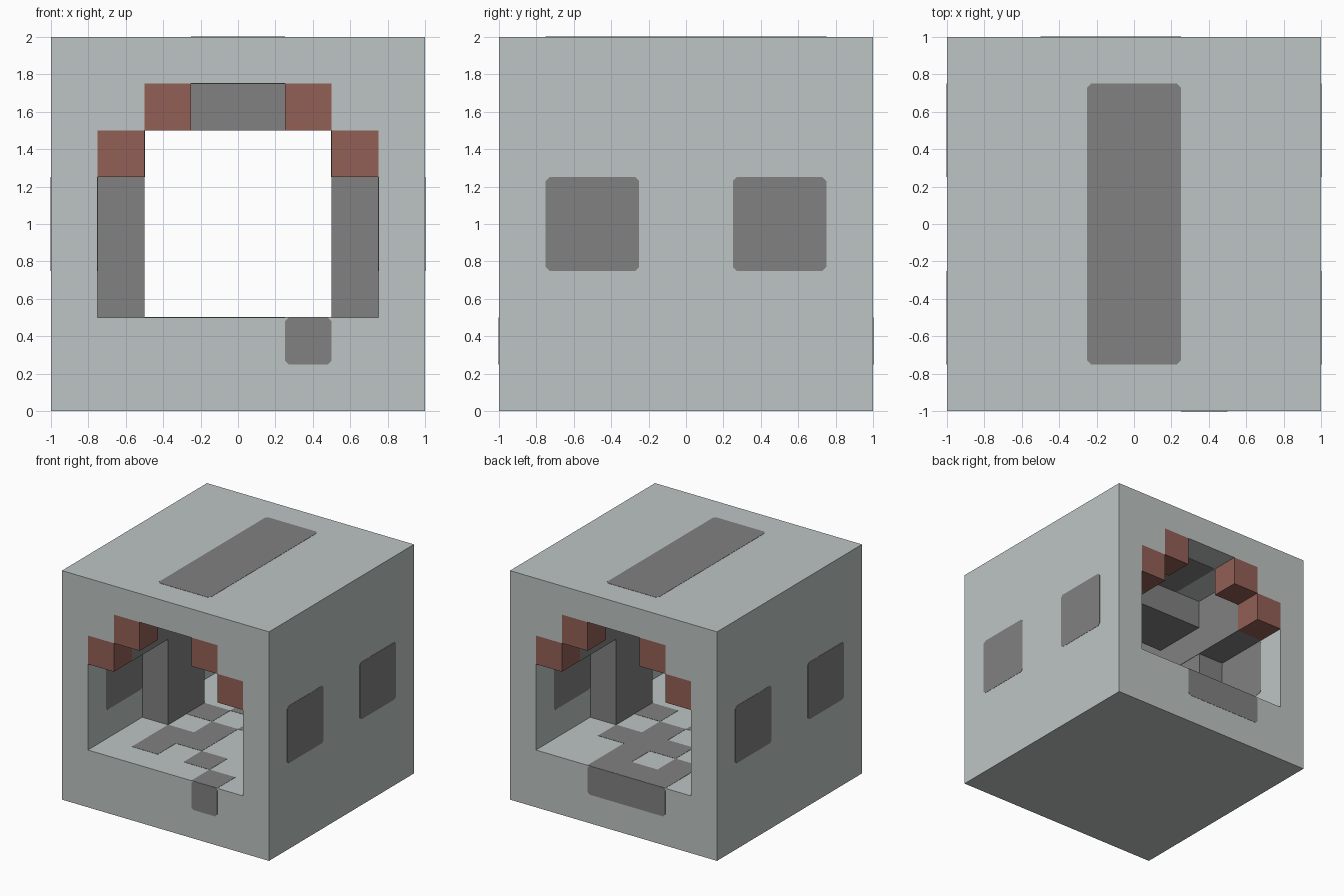
import bpy
import bmesh
from mathutils import Vector

old = bpy.data.objects.get("Cube")
if old:
    bpy.data.objects.remove(old, do_unlink=True)


def material(name, rgb):
    mat = bpy.data.materials.new(name)
    mat.use_nodes = True
    color = (*rgb, 1)
    mat.diffuse_color = color
    node = next(n for n in mat.node_tree.nodes if n.type == 'BSDF_PRINCIPLED')
    node.inputs["Base Color"].default_value = color
    node.inputs["Roughness"].default_value = 0.9
    return mat


PALE = material("pale_grey", (0.51, 0.56, 0.55))
DARK = material("dark_grey", (0.22, 0.22, 0.22))
RED = material("brick_red", (0.29, 0.115, 0.092))
SIDES = {"left": 1, "right": -1}
ENDS = {"front": -1, "back": 1}
CELL = 0.25


def finish(name, bm, mat):
    bmesh.ops.recalc_face_normals(bm, faces=bm.faces)
    mesh = bpy.data.meshes.new(name)
    bm.to_mesh(mesh)
    bm.free()
    mesh.materials.append(mat)
    obj = bpy.data.objects.new(name, mesh)
    bpy.context.collection.objects.link(obj)
    return obj


def add_box(bm, low, high):
    low, high = Vector(low), Vector(high)
    verts = bmesh.ops.create_cube(bm, size=1)["verts"]
    for v in verts:
        v.co = (low + high) / 2 + v.co * (high - low)


def box(name, x, y, z, mat):
    bm = bmesh.new()
    add_box(bm, *zip(x, y, z))
    return finish(name, bm, mat)


def plate(name, axis, level, u, v, thick=0.004, corner=0.02):
    """Thin painted panel with clipped corners, centred on a surface."""
    outline = []
    for i, j in ((0, 0), (1, 0), (1, 1), (0, 1)):
        du = corner if i == 0 else -corner
        dv = corner if j == 0 else -corner
        pair = [(u[i], v[j] + dv), (u[i] + du, v[j])]
        outline += pair if i == j else pair[::-1]
    bm = bmesh.new()
    verts = []
    for p in outline:
        co = list(p)
        co.insert(axis, level - thick / 2)
        verts.append(bm.verts.new(co))
    face = bm.faces.new(verts)
    out = bmesh.ops.extrude_face_region(bm, geom=[face])["geom"]
    shift = Vector((0, 0, 0))
    shift[axis] = thick
    bmesh.ops.translate(bm, verts=[e for e in out if isinstance(e, bmesh.types.BMVert)], vec=shift)
    return finish(name, bm, DARK)


# Hollow cube: half of the stepped section, pulled along y and mirrored
section = [(0, 0), (1, 0), (1, 2), (0, 2), (0, 1.75), (0.5, 1.75),
           (0.5, 1.5), (0.75, 1.5), (0.75, 0.5), (0, 0.5)]
bm = bmesh.new()
face = bm.faces.new([bm.verts.new((x, -1, z)) for x, z in section])
out = bmesh.ops.extrude_face_region(bm, geom=[face])["geom"]
bmesh.ops.translate(bm, verts=[e for e in out if isinstance(e, bmesh.types.BMVert)], vec=(0, 2, 0))
bmesh.ops.recalc_face_normals(bm, faces=bm.faces)
seam = [f for f in bm.faces if all(abs(v.co.x) < 0.001 for v in f.verts)]
bmesh.ops.delete(bm, geom=seam, context='FACES_ONLY')
mesh = bpy.data.meshes.new("hollow_cube")
bm.to_mesh(mesh)
bm.free()
mesh.materials.append(PALE)
shell = bpy.data.objects.new("hollow_cube", mesh)
bpy.context.collection.objects.link(shell)
shell.modifiers.new("Mirror", 'MIRROR')

# Cross beam under the roof
box("ceiling_beam", (-0.5, 0.5), (-CELL, CELL), (1.5, 1.76), DARK)

for side, s in SIDES.items():
    # Pillar and long shoulder beam on each inner wall
    box(side + "_pillar", sorted((s * 0.5, s * 0.76)), (-CELL, CELL), (0.49, 1.25), DARK)
    box(side + "_shoulder_beam", sorted((s * 0.497, s * 0.76)), (-0.75, 0.75), (1.25, 1.75), DARK)
    for end, e in ENDS.items():
        y_end = sorted((e * 0.75, e * 1.0))
        y_panel = sorted((e * 0.25, e * 0.75))
        # Red corner blocks stepping up around both openings
        box(f"{end}_{side}_lower_block", sorted((s * 0.5, s * 0.75)), y_end, (1.25, 1.5), RED)
        box(f"{end}_{side}_upper_block", sorted((s * 0.25, s * 0.5)), y_end, (1.5, 1.75), RED)
        # Matching panels outside and inside the wall
        plate(f"{end}_{side}_outer_panel", 0, s * 1.0, y_panel, (0.75, 1.25))
        plate(f"{end}_{side}_inner_panel", 0, s * 0.75, y_panel, (0.75, 1.25))

# Roof stripe, inner ceiling panels and sill panels
plate("roof_stripe", 2, 2, (-CELL, CELL), (-0.75, 0.75))
for end, e in ENDS.items():
    plate(end + "_ceiling_panel", 2, 1.75, (-CELL, CELL), sorted((e * 0.25, e * 0.75)))
plate("front_sill_panel", 1, -1, (0.25, 0.5), (0.25, 0.5))
plate("back_sill_panel", 1, 1, (-0.5, 0.25), (0.25, 0.5))

# Floor mosaic, front row first, columns running along +x
rows = ["...#", "#.#.", "##..", ".#.#", "#.#.", ".###", "#.#.", "###."]
bm = bmesh.new()
for r, row in enumerate(rows):
    for c, mark in enumerate(row):
        if mark == "#":
            x, y = -0.5 + c * CELL, -1 + r * CELL
            add_box(bm, (x, y, 0.498), (x + CELL, y + CELL, 0.502))
finish("floor_mosaic", bm, DARK)
